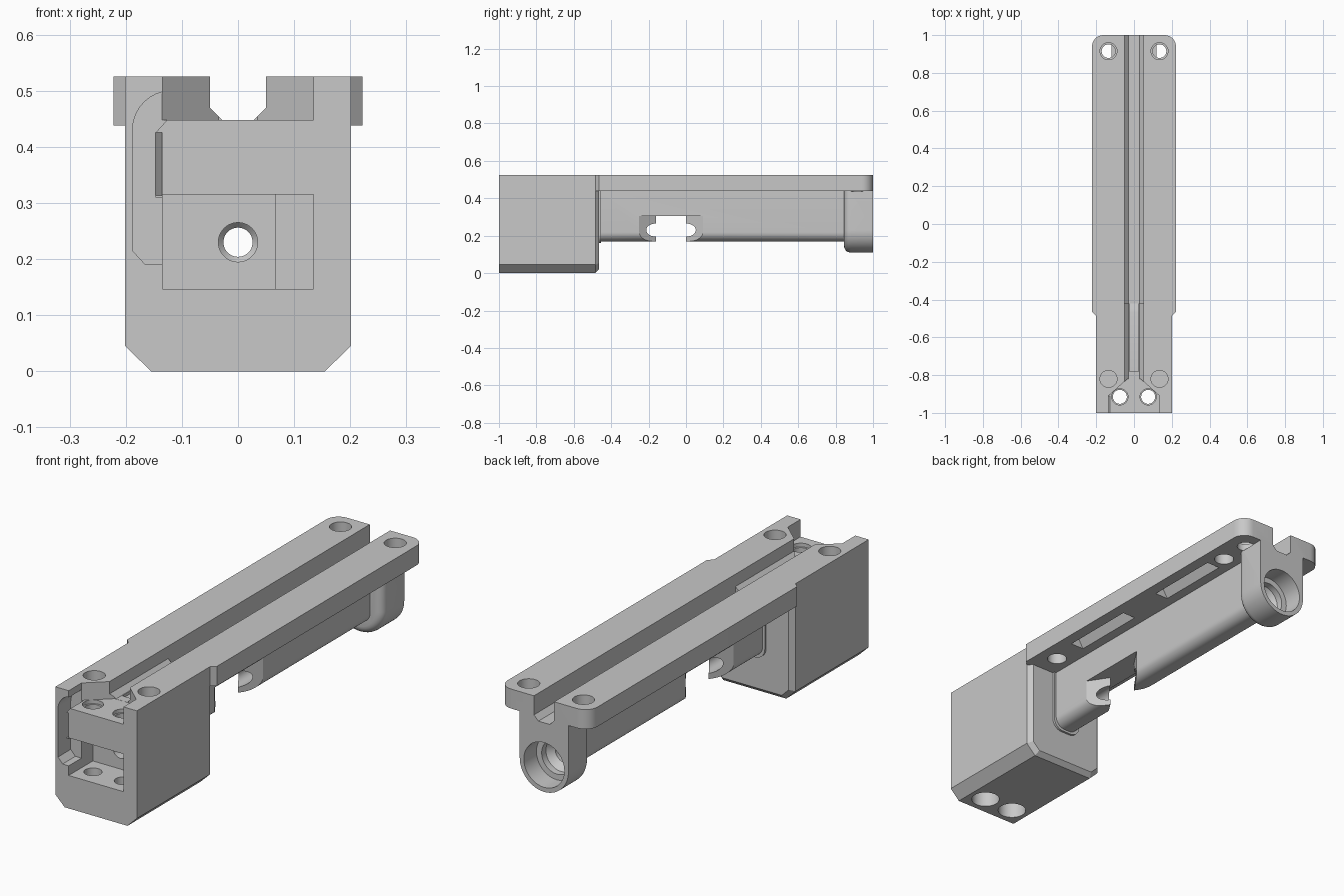
import bpy, bmesh, math
from math import cos, sin, pi

cube = bpy.data.objects.get("Cube")
if cube:
    bpy.data.objects.remove(cube, do_unlink=True)

grey = bpy.data.materials.new("light grey")
grey.use_nodes = True
grey.diffuse_color = (0.58, 0.58, 0.58, 1)
grey.node_tree.nodes["Principled BSDF"].inputs["Base Color"].default_value = (0.58, 0.58, 0.58, 1)

PLACE = {"x": lambda u, v, t: (t, u, v),
         "y": lambda u, v, t: (u, t, v),
         "z": lambda u, v, t: (u, v, t)}


def finish(name, bm):
    bmesh.ops.recalc_face_normals(bm, faces=bm.faces)
    mesh = bpy.data.meshes.new(name)
    bm.to_mesh(mesh)
    bm.free()
    obj = bpy.data.objects.new(name, mesh)
    bpy.context.collection.objects.link(obj)
    mesh.materials.append(grey)
    return obj


def prism(name, pts, axis, a, b, bevel=None, width=0, segments=1):
    """Extrude a profile along an axis; optionally bevel the edges picked by a rule."""
    bm = bmesh.new()
    ends = [[bm.verts.new(PLACE[axis](u, v, t)) for u, v in pts] for t in (a, b)]
    bm.faces.new(ends[0])
    bm.faces.new(ends[1])
    for i in range(len(pts)):
        j = (i + 1) % len(pts)
        bm.faces.new((ends[0][i], ends[0][j], ends[1][j], ends[1][i]))
    bmesh.ops.recalc_face_normals(bm, faces=bm.faces)
    if bevel:
        edges = [e for e in bm.edges if bevel((e.verts[0].co + e.verts[1].co) / 2)]
        bmesh.ops.bevel(bm, geom=edges, offset=width, segments=segments,
                        profile=0.5, affect='EDGES')
    return finish(name, bm)


def mirrored(half):
    return half + [(-u, v) for u, v in reversed(half)]


def box(name, x0, x1, y0, y1, z0, z1):
    return prism(name, [(x0, y0), (x1, y0), (x1, y1), (x0, y1)], "z", z0, z1)


def lathe(name, u, v, axis, stations, n=40):
    """Round solid through (position, radius) stations along an axis."""
    bm = bmesh.new()
    rings = [[bm.verts.new(PLACE[axis](u + r * cos(2 * pi * i / n), v + r * sin(2 * pi * i / n), t))
              for i in range(n)] for t, r in stations]
    bm.faces.new(rings[0])
    bm.faces.new(rings[-1])
    for p, q in zip(rings, rings[1:]):
        for i in range(n):
            j = (i + 1) % n
            bm.faces.new((p[i], p[j], q[j], q[i]))
    return finish(name, bm)


def arc(cx, cy, r, a0, a1, n=8):
    return [(cx + r * cos(math.radians(a0 + (a1 - a0) * i / n)),
             cy + r * sin(math.radians(a0 + (a1 - a0) * i / n))) for i in range(n + 1)]


def combine(target, other, operation='DIFFERENCE'):
    mod = target.modifiers.new(other.name, 'BOOLEAN')
    mod.operation = operation
    mod.solver = 'EXACT'
    mod.object = other
    bpy.context.view_layer.objects.active = target
    bpy.ops.object.modifier_apply(modifier=mod.name)
    bpy.data.objects.remove(other, do_unlink=True)


BORE_Z, TOP, UNDER = 0.23, 0.525, 0.438

# Long rail plate with rounded rear corners and narrower front
half = [(0.201, -1), (0.201, -0.485), (0.222, -0.465)] + arc(0.162, 0.94, 0.06, 0, 90)
body = prism("rail_body", mirrored(half), "z", UNDER, TOP)

# Front block with chamfered bottom and rear edges
block = prism("front_block", mirrored([(0.155, 0), (0.201, 0.045), (0.201, UNDER)]), "y", -1, -0.465,
              lambda m: m.y > -0.47 and m.z < UNDER - 0.01, 0.02)
combine(body, block, 'UNION')

# Beam under the rail, with a slightly larger root at the block
for name, w, low, y0, y1 in (("beam", 0.06, 0.17, -0.6, 0.9), ("beam_root", 0.07, 0.16, -0.6, -0.455)):
    half = arc(w - 0.048, low + 0.048, 0.048, -90, 0, 8) + [(w, UNDER + 0.004)]
    combine(body, prism(name, mirrored(half), "y", y0, y1), 'UNION')

# Rear collar with rounded front edge
collar = prism("rear_collar", arc(0, BORE_Z, 0.12, 180, 360, 32) + [(0.12, 0.442), (-0.12, 0.442)],
               "y", 0.845, 1, lambda m: m.y < 0.85 and m.z < 0.44, 0.035, 5)
combine(body, collar, 'UNION')

# Top slot: shallow with a small trough at the front, ramping down to a deeper rear run
for name, drop, y0, y1 in (("front_slot", 0, -1.1, -0.4), ("rear_slot", 0.03, -0.42, 1.1)):
    half = [(0.028, 0.448 - drop), (0.05, 0.47 - drop), (0.05, 0.6)]
    combine(body, prism(name, mirrored(half), "y", y0, y1))
combine(body, prism("slot_ramp", [(-0.47, 0.46), (-0.47, 0.435), (-0.45, 0.43), (-0.41, 0.418),
                                  (-0.41, 0.46)], "x", -0.025, 0.025))
combine(body, box("trough", -0.025, 0.025, -0.78, -0.469, 0.435, 0.46))

# Funnel recess at the front top
half = [(0.135, -1.1), (0.135, -0.91), (0.035, -0.82)]
combine(body, prism("funnel", mirrored(half), "z", 0.4475, 0.6))

# Lower front pocket, deeper on one side
combine(body, box("pocket", -0.135, 0.135, -1.1, -0.83, 0.147, 0.315))
combine(body, box("pocket_step", 0.067, 0.135, -1.1, -0.78, 0.147, 0.315))

# Side channel joining the two front recesses, with a tapered divider end
channel = [(-0.12, 0.455), (-0.147, 0.425), (-0.147, 0.31), (-0.13, 0.31), (-0.13, 0.19),
           (-0.165, 0.19), (-0.188, 0.215)] + arc(-0.118, 0.43, 0.07, 180, 105)
combine(body, prism("channel", channel, "y", -1.1, -0.91))
combine(body, prism("divider_taper", [(-0.16, -1.01), (-0.1337, -1.01), (-0.147, -0.911), (-0.16, -0.911)],
                    "z", 0.313, 0.426))

# Long bore, stepped at the rear
combine(body, lathe("bore", 0, BORE_Z, "y", [(-0.9, 0.035), (0.5, 0.035), (0.51, 0.026), (0.72, 0.026),
                                             (0.721, 0.05), (0.85, 0.05), (0.88, 0.075), (0.91, 0.075),
                                             (0.911, 0.1), (1.1, 0.1)]))

# Bow-tie cut across the beam
bow = [(0, -0.16), (0.1, -0.31), (0.1, 0.15), (0, 0), (-0.1, 0.15), (-0.1, -0.31)]
combine(body, prism("bow_tie_cut", bow, "z", 0.1, 0.305))

# Holes and underside pockets, repeated on both sides
for s in (-1, 1):
    combine(body, lathe("front_screw_hole", s * 0.075, -0.915, "z",
                        [(-0.1, 0.06), (0.07, 0.06), (0.071, 0.037), (0.43, 0.037),
                         (0.431, 0.043), (0.452, 0.043)]))
    combine(body, lathe("front_blind_hole", s * 0.135, -0.82, "z", [(0.47, 0.045), (0.6, 0.045)]))
    combine(body, lathe("rear_screw_hole", s * 0.135, 0.915, "z",
                        [(0.437, 0.036), (0.47, 0.036), (0.471, 0.045), (0.6, 0.045)]))
    for y in (-0.36, 0.77):
        combine(body, lathe("under_hole", s * 0.135, y, "z", [(0.4, 0.042), (0.49, 0.042)]))
    for y in (-0.22, 0.35):
        wedge = [(s * 0.1, 0.43), (s * 0.17, 0.43), (s * 0.17, 0.48), (s * 0.13, 0.48)]
        combine(body, prism("under_pocket", wedge, "y", y, y + 0.35))

# Clean material list and shade
body.data.materials.clear()
body.data.materials.append(grey)
for poly in body.data.polygons:
    poly.material_index = 0
bpy.ops.object.select_all(action='DESELECT')
body.select_set(True)
bpy.context.view_layer.objects.active = body
bpy.ops.object.shade_smooth_by_angle(angle=math.radians(30))
